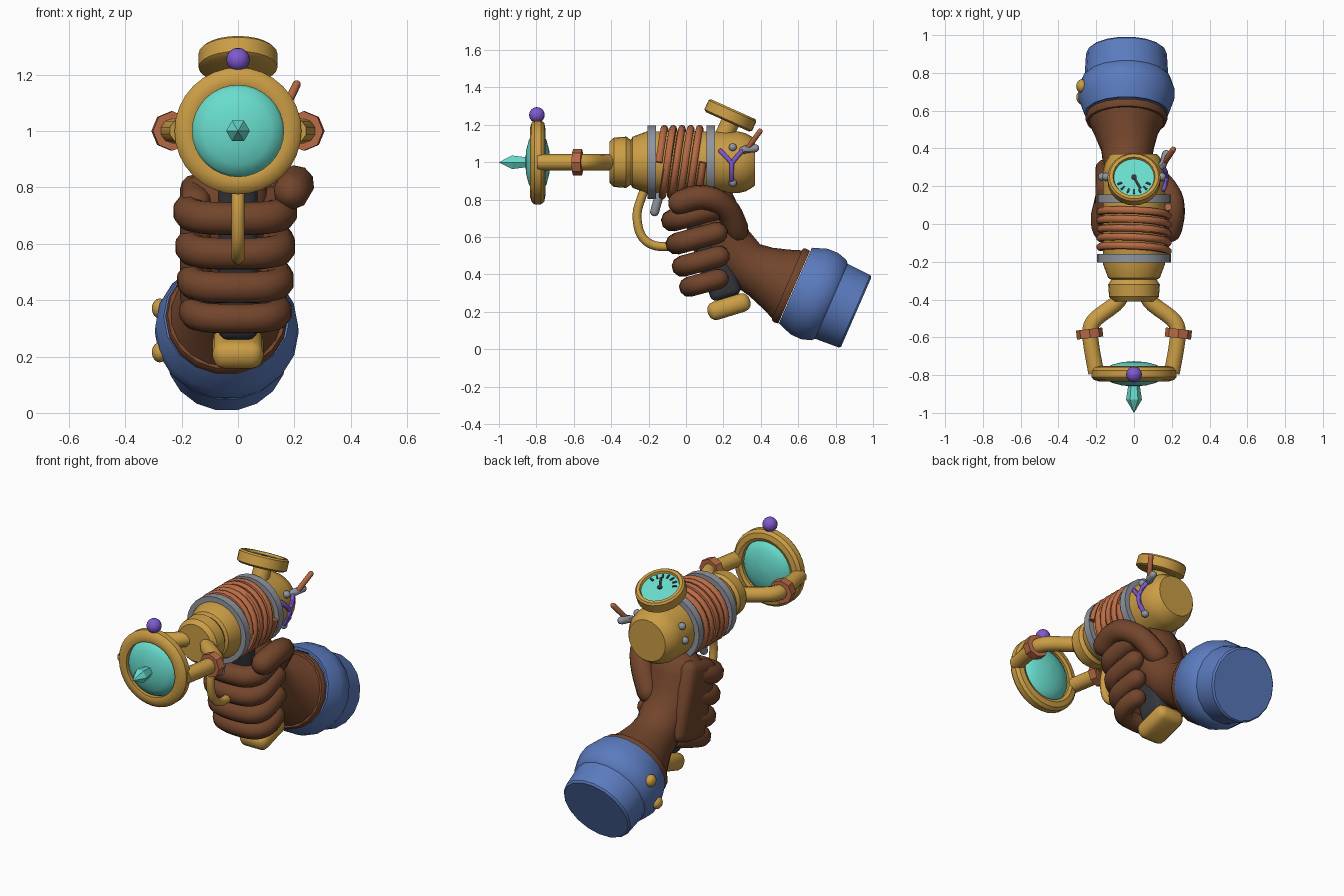
import bpy, bmesh, math
from mathutils import Vector, Matrix

if "Cube" in bpy.data.objects:
    bpy.data.objects.remove(bpy.data.objects["Cube"])

V = Vector


def material(name, rgb):
    m = bpy.data.materials.new(name)
    m.diffuse_color = (*rgb, 1)
    m.use_nodes = True
    m.node_tree.nodes["Principled BSDF"].inputs["Base Color"].default_value = m.diffuse_color
    return m


BRASS = material("brass", (0.60, 0.34, 0.06))
COPPER = material("copper", (0.48, 0.145, 0.06))
STEEL = material("steel", (0.28, 0.30, 0.34))
LEATHER = material("brown leather", (0.17, 0.06, 0.025))
CLOTH = material("blue cloth", (0.105, 0.20, 0.52))
GLASS = material("teal glass", (0.14, 0.72, 0.61))
PURPLE = material("purple", (0.21, 0.10, 0.62))
DARK = material("dark grey", (0.035, 0.038, 0.046))


def finish(name, bm, mat, angle=35):
    bmesh.ops.remove_doubles(bm, verts=bm.verts, dist=1e-5)
    bmesh.ops.recalc_face_normals(bm, faces=bm.faces)
    me = bpy.data.meshes.new(name)
    bm.to_mesh(me)
    bm.free()
    me.materials.append(mat)
    ob = bpy.data.objects.new(name, me)
    bpy.context.collection.objects.link(ob)
    bpy.ops.object.select_all(action='DESELECT')
    ob.select_set(True)
    bpy.context.view_layer.objects.active = ob
    if angle:
        bpy.ops.object.shade_smooth_by_angle(angle=math.radians(angle))
    return ob


def skin_rings(bm, rings, loop=False, caps=True):
    rows = [[bm.verts.new(p) for p in r] for r in rings]
    n = len(rows[0])
    pairs = list(zip(rows, rows[1:])) + ([(rows[-1], rows[0])] if loop else [])
    for a, b in pairs:
        for i in range(n):
            j = (i + 1) % n
            bm.faces.new((a[i], a[j], b[j], b[i]))
    if caps and not loop:
        bm.faces.new(rows[0])
        bm.faces.new(rows[-1])


def lathe(name, profile, origin, axis, mat, sides=24, loop=False, angle=35):
    """Revolve (distance along axis, radius) pairs."""
    a = V(axis).normalized()
    u = V((1, 0, 0)) if abs(a.x) < 0.9 else V((0, 1, 0))
    u = (u - a * u.dot(a)).normalized()
    v = a.cross(u)
    bm = bmesh.new()
    rings = []
    for t, r in profile:
        r = max(r, 0.0005)
        rings.append([V(origin) + a * t + u * (r * math.cos(k)) + v * (r * math.sin(k))
                      for k in (2 * math.pi * i / sides for i in range(sides))])
    skin_rings(bm, rings, loop)
    return finish(name, bm, mat, angle)


def smooth_path(pts, n=4):
    p = [V(q) for q in pts]
    p = [2 * p[0] - p[1]] + p + [2 * p[-1] - p[-2]]
    out = []
    for a, b, c, d in zip(p, p[1:], p[2:], p[3:]):
        for k in range(n):
            t = k / n
            out.append(0.5 * (2 * b + (c - a) * t + (2 * a - 5 * b + 4 * c - d) * t * t
                              + (3 * b - a - 3 * c + d) * t ** 3))
    return out + [p[-2]]


def sweep(name, pts, radii, mat, sides=12, rounded=False, angle=45):
    """Tube along a path; radii is one number or a (wide, deep) pair per point."""
    p = [V(q) for q in pts]
    if not isinstance(radii, list):
        radii = [(radii, radii)] * len(p)
    tan = [(p[min(i + 1, len(p) - 1)] - p[max(i - 1, 0)]).normalized() for i in range(len(p))]
    if rounded:
        r0, r1 = radii[0][0], radii[-1][0]
        steps = [math.radians(d) for d in (30, 58, 82)]
        head = [(p[0] - tan[0] * r0 * math.sin(k), r0 * math.cos(k)) for k in reversed(steps)]
        tail = [(p[-1] + tan[-1] * r1 * math.sin(k), r1 * math.cos(k)) for k in steps]
        p = [h[0] for h in head] + p + [h[0] for h in tail]
        radii = [(h[1],) * 2 for h in head] + radii + [(h[1],) * 2 for h in tail]
        tan = [tan[0]] * 3 + tan + [tan[-1]] * 3
    u = V((1, 0, 0)) if abs(tan[0].x) < 0.85 else V((0, 0, 1))
    rings = []
    for c, t, (ra, rb) in zip(p, tan, radii):
        u = (u - t * u.dot(t)).normalized()
        v = t.cross(u)
        rings.append([c + u * (ra * math.cos(k)) + v * (rb * math.sin(k))
                      for k in (2 * math.pi * (i + 0.5) / sides for i in range(sides))])
    bm = bmesh.new()
    skin_rings(bm, rings)
    return finish(name, bm, mat, angle)


def block(name, size, matrix, mat, bevel=0.0, segments=3):
    bm = bmesh.new()
    bmesh.ops.create_cube(bm, size=1, matrix=Matrix.Diagonal((*size, 1)))
    if bevel:
        bmesh.ops.bevel(bm, geom=bm.edges[:], offset=bevel, segments=segments,
                        affect='EDGES', profile=0.5)
    bm.transform(matrix)
    return finish(name, bm, mat, 40)


def ball(name, centre, r, mat, squash=1, axis=(0, 0, 1), sides=16):
    prof = [(-r * squash * math.cos(math.pi * i / 8), r * math.sin(math.pi * i / 8)) for i in range(9)]
    return lathe(name, prof, centre, axis, mat, sides, angle=60)


Y = (0, 1, 0)
AX = (0, 0, 1)  # a point on the barrel axis

# Barrel, bands and wire coil
lathe("barrel", [(-.41, 0), (-.41, .11), (-.385, .132), (-.32, .137), (-.295, .12), (-.285, .137),
                 (-.21, .165), (.28, .165), (.32, .155), (.355, .135), (.37, .122), (.37, 0)], AX, Y, BRASS)
for name, y in (("front_band", -.205), ("rear_band", .11)):
    lathe(name, [(y, .15), (y, .196), (y + .045, .196), (y + .045, .15)], AX, Y, STEEL, loop=True)
coil = [(.18 * math.cos(a), -.145 + .235 * a / (10 * math.pi) + .018 * math.sin(a), 1 + .18 * math.sin(a))
        for a in (10 * math.pi * i / 120 for i in range(121))]
sweep("wire_coil", coil, .02, COPPER, 8)

# Lens ring, lens, spike and top bead
lathe("lens_ring", [(-.83, .162), (-.835, .18), (-.825, .213), (-.81, .225), (-.775, .225),
                    (-.758, .21), (-.752, .18), (-.76, .162)], AX, Y, BRASS, 32, loop=True)
ball("lens", (0, -.793, 1), .167, GLASS, .4, Y, 32)
lathe("lens_spike", [(-1, 0), (-.93, .042), (-.85, .03), (-.83, 0)], AX, Y, GLASS, 6, angle=0)
ball("top_bead", (0, -.797, 1.253), .042, PURPLE)

# Paired arms with copper clamps
for s, side in ((1, "right"), (-1, "left")):
    arm = [(s * .06, -.37, 1), (s * .10, -.425, 1), (s * .20, -.50, 1), (s * .232, -.56, 1),
           (s * .225, -.65, 1), (s * .20, -.79, 1)]
    sweep(side + "_arm", smooth_path(arm, 3), .044, BRASS, 10)
    lathe(side + "_clamp", [(-.024, .04), (-.024, .07), (.024, .07), (.024, .04)],
          (s * .235, -.58, 1), (s * .12, 1, 0), COPPER, 8, loop=True, angle=20)

# Trigger guard and trigger
guard = [(0, -.21, .88), (0, -.235, .82), (0, -.262, .72), (0, -.24, .61), (0, -.17, .555), (0, -.06, .55)]
sweep("trigger_guard", smooth_path(guard), .024, BRASS, 10)
sweep("trigger", [(0, -.13, .86), (0, -.15, .80), (0, -.168, .735)], .024, STEEL, 10, True)

# Grip and its end cap
tilt = Matrix.Rotation(math.radians(17), 4, 'X')
block("grip", (.14, .17, .68), Matrix.Translation((0, .12, .60)) @ tilt, DARK, .035)
block("grip_cap", (.18, .235, .10), Matrix.Translation((0, .23, .228)) @ tilt, BRASS, .042)

# Gloved hand: palm and gauntlet flare
palm = [(-.05, .11, .865, .08, .07), (-.045, .125, .82, .14, .12), (-.045, .145, .74, .16, .135),
        (-.045, .175, .65, .16, .13), (-.04, .23, .55, .145, .135), (-.035, .315, .46, .13, .13),
        (-.035, .40, .415, .14, .143), (-.04, .48, .377, .168, .172), (-.04, .545, .347, .20, .20)]
sweep("palm", [q[:3] for q in palm], [q[3:] for q in palm], LEATHER, 18, angle=60)
block("hand_back", (.11, .27, .46), Matrix.Translation((-.15, .16, .60)) @ tilt, LEATHER, .05)
arm_dir = V((0, .916, -.40))
lathe("glove_rim", [(-.015, .17), (-.015, .21), (0, .218), (.025, .215), (.025, .17)],
      (-.04, .555, .342), arm_dir, LEATHER, 18, loop=True)

# Fingers wrapped around the grip
fc, fs = math.cos(math.radians(15)), math.sin(math.radians(15))
for i, (y, z, r, tip) in enumerate([(-.07, .69, .06, .24), (-.048, .565, .058, .22),
                                    (-.016, .445, .057, .20), (.02, .335, .054, .16)]):
    w = 1 - .03 * i
    flat = [(-.14, .22), (-.17, .12), (-.162, .045), (-.11, .006), (0, -.004), (.10, .008),
            (.145, .05), (.152, .11), (.14, tip)]
    path = [(x * w, y + s * fc, z + s * fs) for x, s in flat]
    sweep("finger_%d" % (i + 1), smooth_path(path, 3), r, LEATHER, 10, True, 60)
thumb = [(.06, .27, .64), (.13, .225, .74), (.19, .15, .80), (.205, .06, .812), (.19, -.03, .785)]
sweep("thumb", smooth_path(thumb, 3), .066, LEATHER, 10, True, 60)

# Sleeve cuff, open towards the hand, with side studs
lathe("sleeve_cuff", [(.04, 0), (.03, .20), (-.005, .208), (-.01, .224), (.07, .253), (.13, .255), (.185, .238),
                      (.20, .222), (.335, .214), (.345, .205), (.345, 0)],
      (-.04, .594, .337), arm_dir, CLOTH, 18)
for i, (y, z) in enumerate([(.73, .37), (.67, .215)]):
    ball("cuff_stud_%d" % (i + 1), (-.277, y, z), .036, BRASS, .8, (1, 0, 0), 12)

# Gauge on a short post
n = V((0, .41, .912)).normalized()
gc = V((0, .237, 1.25))
lathe("gauge_post", [(0, .05), (.14, .05)], (0, .19, 1.11), n, BRASS, 12)
lathe("gauge_case", [(-.037, 0), (-.037, .125), (-.027, .14), (.027, .14), (.037, .13), (.037, .112),
                     (.022, .106), (.015, 0)], gc, n, BRASS, 24)
lathe("gauge_dial", [(.016, 0), (.016, .107), (.024, .107), (.024, 0)], gc, n, GLASS, 24)
frame = Matrix.Translation(gc) @ Matrix.Rotation(-math.atan2(n.y, n.z), 4, 'X')
for i in range(7):
    turn = Matrix.Rotation(math.radians(205 + i * 130 / 6), 4, 'Z')
    block("gauge_tick_%d" % (i + 1), (.026, .011, .006), frame @ turn @ Matrix.Translation((.084, 0, .026)), DARK)
turn = Matrix.Rotation(math.radians(-62), 4, 'Z')
block("gauge_needle", (.075, .012, .007), frame @ turn @ Matrix.Translation((.034, 0, .027)), DARK)
lathe("needle_hub", [(.02, 0), (.02, .014), (.032, .014), (.032, 0)], gc, n, DARK, 10)

# Switch lever, forked wire and bolts at the rear
sweep("switch_bracket", [(.12, .285, 1.055), (.155, .32, 1.07), (.17, .37, 1.075)], .022, STEEL, 8, True)
sweep("switch_lever", [(.165, .33, 1.075), (.208, .395, 1.165)], .015, COPPER, 8, True)
sweep("wire_stem", [(.135, .245, .90), (.168, .245, .95), (.172, .245, 1.0)], .014, PURPLE, 8, True)
for i, y in enumerate((.185, .30)):
    sweep("wire_fork_%d" % (i + 1), [(.172, .245, .995), (.168, (y + .245) / 2, 1.03), (.155, y, 1.06)],
          .013, PURPLE, 8, True)
for i, (x, z) in enumerate([(.148, 1.08), (.128, .89), (-.168, 1.0), (-.148, 1.08)]):
    ball("bolt_%d" % (i + 1), (x, .25, z), .022, STEEL, 1, (1, 0, 0), 10)
